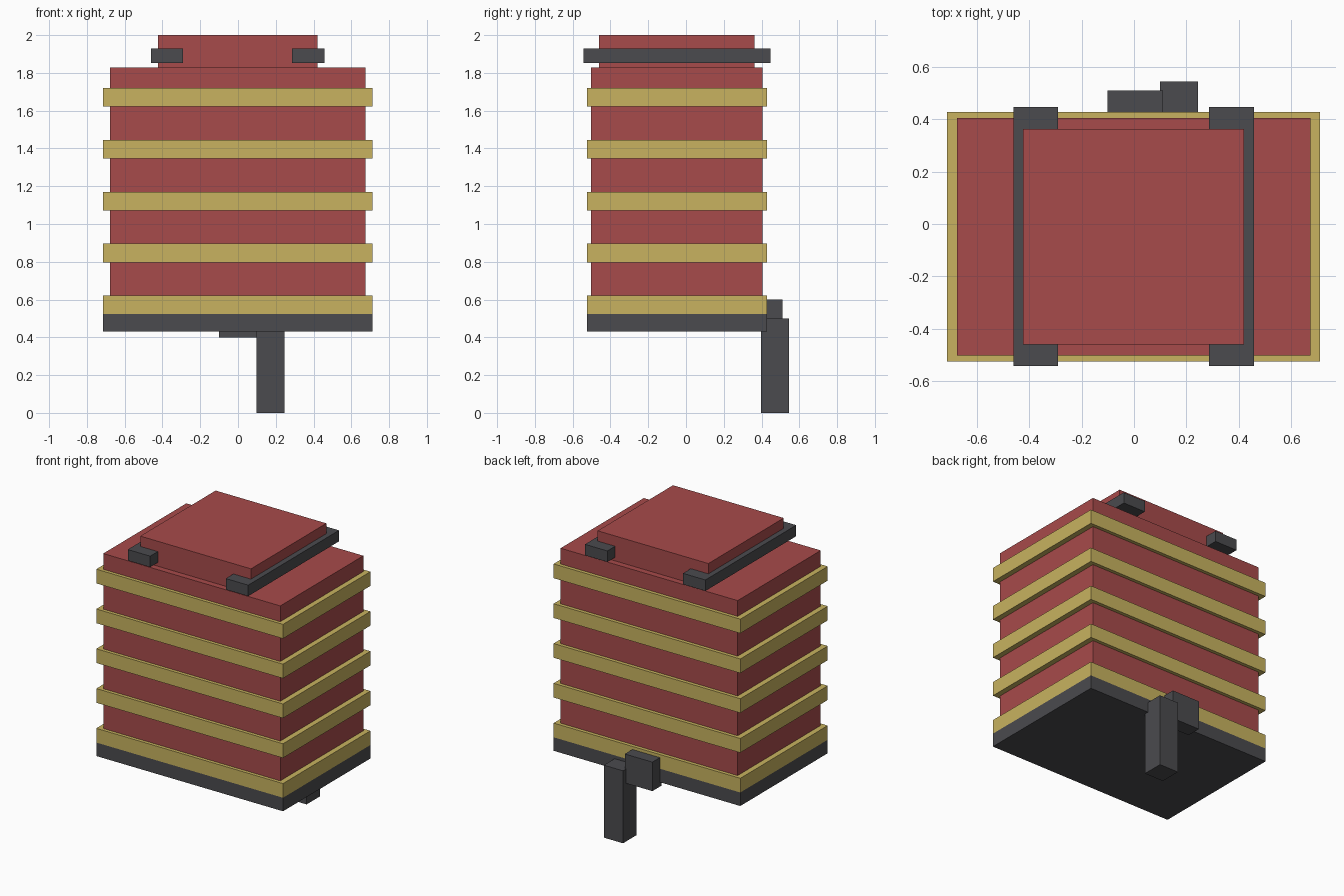
import bpy
import bmesh
from mathutils import Vector

cube = bpy.data.objects.get("Cube")
if cube:
    bpy.data.objects.remove(cube, do_unlink=True)


def material(name, color):
    mat = bpy.data.materials.new(name)
    mat.use_nodes = True
    mat.diffuse_color = (*color, 1)
    bsdf = next(n for n in mat.node_tree.nodes if n.type == "BSDF_PRINCIPLED")
    bsdf.inputs["Base Color"].default_value = (*color, 1)
    return mat


RED = material("brick red", (0.39, 0.07, 0.07))
GOLD = material("dull gold", (0.58, 0.45, 0.115))
DARK = material("dark grey", (0.07, 0.07, 0.077))


def box(name, mat, x, y, z):
    """Box from its (min, max) range on each axis."""
    low, high = (Vector(corner) for corner in zip(x, y, z))
    bm = bmesh.new()
    bmesh.ops.create_cube(bm, size=1)
    bmesh.ops.scale(bm, vec=high - low, verts=bm.verts)
    bmesh.ops.translate(bm, vec=(high - low) / 2, verts=bm.verts)
    mesh = bpy.data.meshes.new(name)
    bm.to_mesh(mesh)
    bm.free()
    mesh.materials.append(mat)
    obj = bpy.data.objects.new(name, mesh)
    obj.location = low
    bpy.context.collection.objects.link(obj)
    return obj


# Main body and raised top
box("body", RED, (-0.677, 0.674), (-0.502, 0.404), (0.5, 1.828))
box("top_block", RED, (-0.424, 0.421), (-0.46, 0.362), (1.8, 2.0))

# Base plate and evenly spaced bands
rim_x, rim_y = (-0.714, 0.711), (-0.525, 0.428)
box("base_plate", DARK, rim_x, rim_y, (0.43, 0.523))
for i in range(5):
    bottom = 0.523 + 0.2745 * i
    box(f"band_{i + 1}", GOLD, rim_x, rim_y, (bottom, bottom + 0.098))

# Clamp bars running through the top block
for side, x in (("right", (-0.461, -0.29)), ("left", (0.287, 0.458))):
    box(f"{side}_clamp_bar", DARK, x, (-0.543, 0.447), (1.853, 1.929))

# Rear post and the bracket beside it
box("rear_post", DARK, (0.099, 0.245), (0.398, 0.545), (0, 0.5))
box("rear_bracket", DARK, (-0.101, 0.11), (0.41, 0.51), (0.4, 0.6))
